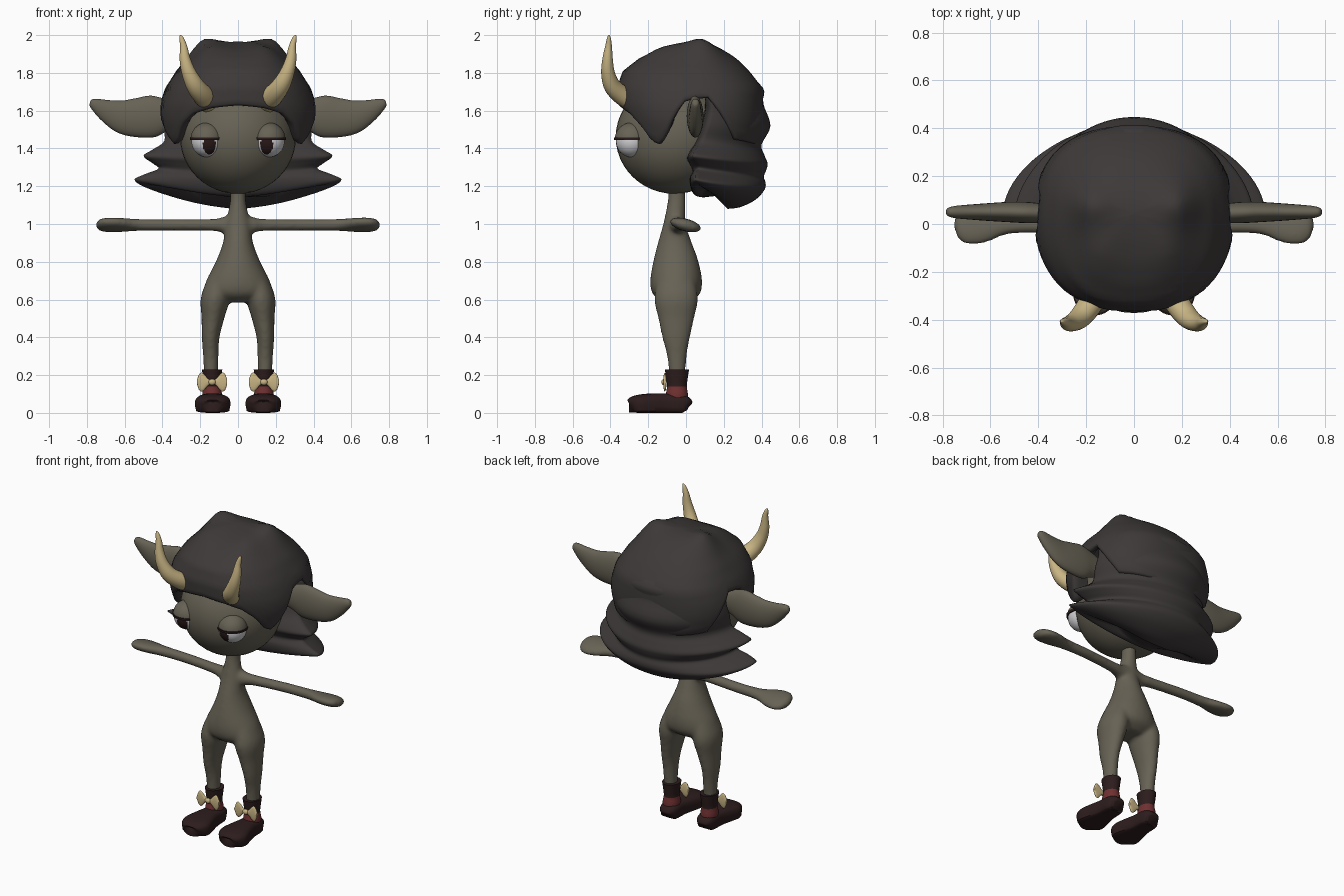
import bpy, bmesh, math
from mathutils import Vector

if "Cube" in bpy.data.objects:
    bpy.data.objects.remove(bpy.data.objects["Cube"])


def material(name, rgb):
    m = bpy.data.materials.new(name)
    m.diffuse_color = (*rgb, 1)
    m.use_nodes = True
    m.node_tree.nodes["Principled BSDF"].inputs["Base Color"].default_value = m.diffuse_color
    return m


SKIN = material("skin olive grey", (0.135, 0.122, 0.09))
HAIR = material("hair charcoal", (0.048, 0.041, 0.041))
HORN = material("horn tan", (0.58, 0.46, 0.23))
SHOE = material("shoe dark brown", (0.026, 0.012, 0.012))
RED = material("shoe red", (0.16, 0.03, 0.03))
WHITE = material("eye white", (0.62, 0.62, 0.64))
IRIS = material("iris dark brown", (0.022, 0.009, 0.009))


def finish(name, bm, mats, angle=40):
    bmesh.ops.recalc_face_normals(bm, faces=bm.faces)
    me = bpy.data.meshes.new(name)
    bm.to_mesh(me)
    bm.free()
    ob = bpy.data.objects.new(name, me)
    bpy.context.collection.objects.link(ob)
    for m in mats:
        me.materials.append(m)
    bpy.ops.object.select_all(action='DESELECT')
    ob.select_set(True)
    bpy.context.view_layer.objects.active = ob
    bpy.ops.object.shade_smooth_by_angle(angle=math.radians(angle))
    return ob


def spline(rows, steps):
    """Catmull-Rom through rows of numbers."""
    out = []
    for i in range(len(rows) - 1):
        a, b = rows[max(i - 1, 0)], rows[i]
        c, d = rows[i + 1], rows[min(i + 2, len(rows) - 1)]
        for k in range(steps):
            t = k / steps
            out.append([0.5 * (2 * q + (r - p) * t + (2 * p - 5 * q + 4 * r - s) * t * t
                               + (3 * q - p - 3 * r + s) * t ** 3)
                        for p, q, r, s in zip(a, b, c, d)])
    return out + [list(rows[-1])]


def skin_rings(bm, rings, caps=(True, True)):
    vs = [[bm.verts.new(p) for p in r] for r in rings]
    n = len(vs[0])
    for a, b in zip(vs, vs[1:]):
        for i in range(n):
            j = (i + 1) % n
            bm.faces.new((a[i], a[j], b[j], b[i]))
    for cap, ring in zip(caps, (vs[0], vs[-1])):
        if cap:
            bm.faces.new(ring)


def power(v, e):
    return math.copysign(abs(v) ** e, v)


def tube(bm, rows, steps=4, n=20, e=1.0, ref=(0, 1, 0)):
    """Rows of x, y, z, radius along ref, radius across it."""
    rows = spline(rows, steps)
    pts = [Vector(r[:3]) for r in rows]
    rings = []
    for i, (p, r) in enumerate(zip(pts, rows)):
        t = (pts[min(i + 1, len(pts) - 1)] - pts[max(i - 1, 0)]).normalized()
        u = Vector(ref)
        u = (u - t * u.dot(t)).normalized()
        v = t.cross(u)
        ang = [2 * math.pi * k / n for k in range(n)]
        rings.append([p + u * max(r[3], .001) * power(math.cos(a), e)
                      + v * max(r[4], .001) * power(math.sin(a), e) for a in ang])
    skin_rings(bm, rings)


def ball(bm, c, r, segs=40, rings=24):
    vs = bmesh.ops.create_uvsphere(bm, u_segments=segs, v_segments=rings, radius=1)['verts']
    for v in vs:
        v.co = Vector((c[k] + v.co[k] * r[k] for k in range(3)))


def lerp(table, x):
    """Linear lookup in rows sorted by their first number."""
    for a, b in zip(table, table[1:]):
        if x <= b[0]:
            t = max(0, (x - a[0]) / (b[0] - a[0]))
            return [p + (q - p) * t for p, q in zip(a[1:], b[1:])]
    return list(table[-1][1:])


# Body: torso, legs and arms fused into one smooth skin
bm = bmesh.new()
tube(bm, [(0, -.05, 1.24, .045, .042), (0, -.05, 1.12, .047, .042), (0, -.06, 1.0, .06, .066),
          (0, -.06, .9, .09, .08), (0, -.055, .8, .12, .118), (0, -.052, .7, .137, .168),
          (0, -.052, .63, .125, .18), (0, -.052, .585, .07, .11)], n=28)
for s in (-1, 1):
    tube(bm, [(s * .10, -.052, .70, .10, .06), (s * .122, -.052, .6, .116, .076),
              (s * .134, -.052, .5, .095, .06), (s * .145, -.052, .4, .074, .047),
              (s * .144, -.048, .3, .052, .041), (s * .142, -.046, .15, .038, .037)])
    tube(bm, [(0, -.05, 1.0, .05, .06), (s * .07, -.045, .995, .042, .045), (s * .14, -.03, .995, .034, .032),
              (s * .35, -.008, .995, .033, .030), (s * .52, -.003, .995, .04, .031),
              (s * .62, -.003, .995, .078, .033), (s * .69, -.003, .995, .086, .033),
              (s * .735, -.003, .995, .06, .026), (s * .752, -.003, .995, .012, .008)],
         ref=(0, .96, -.25 * s * s))
body = finish("body", bm, [SKIN], 180)
rm = body.modifiers.new("fuse", 'REMESH')
rm.mode, rm.voxel_size, rm.use_smooth_shade = 'VOXEL', .011, True
sm = body.modifiers.new("soften", 'SMOOTH')
sm.factor, sm.iterations = .5, 8

# Head
bm = bmesh.new()
ball(bm, (0, -.06, 1.46), (.307, .312, .30))
finish("head", bm, [SKIN], 180)

# Hair cap: dome whose lower edge follows the fringe and ear notch
DOME = [(1.38, .36, -.27, .38), (1.44, .392, -.305, .395), (1.55, .42, -.34, .41), (1.63, .415, -.362, .41),
        (1.72, .385, -.366, .405), (1.81, .325, -.335, .335), (1.875, .25, -.25, .27), (1.92, .19, -.16, .20),
        (1.95, .11, -.06, .14), (1.965, .01, .04, .06)]
EDGE = [(0, 1.64), (15, 1.625), (30, 1.595), (43, 1.53), (52, 1.45), (60, 1.435), (68, 1.475), (77, 1.58),
        (86, 1.67), (100, 1.68), (110, 1.6), (125, 1.46), (180, 1.42)]
N, rings = 72, []
levels = [(k / 20, 1, 0) for k in range(21)] + [(1, .97, -.012), (1, .91, -.008), (1, .78, .03)]
for u, shrink, dz in levels:
    ring = []
    for k in range(N):
        th = 2 * math.pi * k / N
        deg = math.degrees(min(th, 2 * math.pi - th))
        z = 1.965 - (u ** 1.4) * (1.965 - lerp(EDGE, deg)[0])
        w, yf, yb = lerp(DOME, z)
        x = w * power(math.sin(th), .8)
        mid = .04
        c = power(math.cos(th), .88)
        y = mid - c * ((mid - yf) if c > 0 else (yb - mid))
        x, y = x * shrink, mid + (y - mid) * shrink
        # two crown bumps and the ridges that run forward from them
        z += .055 * math.exp(-((abs(x) - .19) ** 2 + (y - .08) ** 2) / .008)
        z += .02 * math.exp(-((abs(x) - .15) ** 2 / .006 + (y + .12) ** 2 / .015))
        ring.append((x, y, z + dz))
    rings.append(ring)
bm = bmesh.new()
skin_rings(bm, rings, (True, False))
finish("hair_cap", bm, [HAIR], 80)

# Back hair: wavy curtain flaring into two layers
# rows: height at sides, height at centre, half width, back y, front y
WAVES = [(1.80, 1.82, .26, .30, .12), (1.67, 1.72, .37, .408, .10), (1.60, 1.64, .385, .408, .10),
         (1.52, 1.52, .395, .447, .08), (1.44, 1.42, .39, .40, .05), (1.395, 1.365, .45, .415, .02),
         (1.362, 1.32, .50, .432, .005), (1.33, 1.285, .46, .425, .02), (1.295, 1.25, .42, .412, .035),
         (1.265, 1.215, .49, .422, .02), (1.236, 1.18, .548, .415, .02), (1.215, 1.13, .50, .37, .03),
         (1.20, 1.09, .38, .29, .05), (1.19, 1.08, .2, .22, .09)]
rings = []
for zt, zc, w, yb, yf in spline(WAVES, 4):
    ring = []
    for k in range(41):
        a = math.pi * (k / 40 - .5)
        c = math.cos(a)
        ring.append((w * math.sin(a), yf + .03 + (yb - yf - .03) * c ** 1.15, zt + (zc - zt) * c))
    for k in range(1, 24):
        x = 1 - k / 12
        ring.append((w * x, yf + .03 * abs(x) ** 6, zt + (zc - zt) * .45 * (1 - x * x)))
    rings.append(ring)
bm = bmesh.new()
skin_rings(bm, rings)
finish("back_hair", bm, [HAIR], 80)

for s, side in ((-1, "left"), (1, "right")):
    # Ear
    bm = bmesh.new()
    tube(bm, [(s * .28, .045, 1.57, .03, .05), (s * .38, .045, 1.575, .04, .085), (s * .45, .048, 1.57, .044, .11),
              (s * .53, .05, 1.563, .042, .104), (s * .61, .05, 1.568, .037, .09), (s * .69, .05, 1.598, .031, .062),
              (s * .75, .05, 1.63, .025, .036), (s * .776, .05, 1.645, .016, .02), (s * .782, .05, 1.648, .002, .003)],
         n=24)
    finish(side + "_ear", bm, [SKIN], 180)

    # Horn
    bm = bmesh.new()
    tube(bm, [(s * .145, -.25, 1.635, .05, .055), (s * .18, -.33, 1.675, .05, .055),
              (s * .225, -.39, 1.73, .045, .048), (s * .26, -.413, 1.80, .036, .038),
              (s * .28, -.415, 1.87, .028, .029), (s * .288, -.41, 1.94, .018, .019),
              (s * .30, -.408, 1.985, .010, .011), (s * .307, -.408, 2.0, .002, .002)])
    finish(side + "_horn", bm, [HORN], 60)

    # Eyeball, coloured by distance from the gaze direction
    ex, ey, ez = s * .163, -.288, 1.437
    bm = bmesh.new()
    ball(bm, (ex, ey, ez), (.083, .083, .083), 64, 48)
    for f in bm.faces:
        p = f.calc_center_median()
        if p.y < ey and ((p.x - ex + s * .012) / .033) ** 2 + ((p.z - 1.42) / .052) ** 2 < 1:
            f.material_index = 1
    finish(side + "_eyeball", bm, [WHITE, IRIS], 180)

    # Upper eyelid and its dark lash rim
    bm = bmesh.new()
    ball(bm, (ex, ey, ez + .012), (.088, .089, .088))
    bmesh.ops.bisect_plane(bm, geom=bm.verts[:] + bm.edges[:] + bm.faces[:],
                           plane_co=(0, 0, ez + .015), plane_no=(0, 0, -1), clear_outer=True)
    bmesh.ops.holes_fill(bm, edges=[e for e in bm.edges if e.is_boundary])
    finish(side + "_eyelid", bm, [SKIN])
    bm = bmesh.new()
    tube(bm, [(ex, ey, ez + .008, .092, .09), (ex, ey, ez + .022, .094, .092)], steps=1, n=40)
    finish(side + "_lash", bm, [SHOE])

    # Shoe foot
    fx = s * .134
    bm = bmesh.new()
    feet = [(.012, .03, .05), (.002, .05, .085), (-.03, .06, .1), (-.10, .064, .104), (-.17, .08, .105),
            (-.235, .094, .1), (-.275, .08, .09), (-.295, .05, .07), (-.302, .02, .045)]
    tube(bm, [(fx, y, max(h / 2, .034), w, h / 2) for y, w, h in feet], e=.7, n=28, ref=(1, 0, 0))
    for v in bm.verts:
        v.co.z = max(v.co.z, .003) if v.co.z > .03 else .003 + (v.co.z - .003) * .45
    lo = min(v.co.z for v in bm.verts)
    for v in bm.verts:
        v.co.z -= lo
    finish(side + "_shoe", bm, [SHOE], 50)

    # Ankle cuff with a red band
    bm = bmesh.new()
    tube(bm, [(s * .137, -.048, z, ry, rx) for z, ry, rx in
              ((.06, .056, .05), (.10, .058, .052), (.14, .052, .045), (.175, .056, .047), (.23, .064, .054))],
         steps=3, n=28)
    for f in bm.faces:
        if .085 < f.calc_center_median().z < .14:
            f.material_index = 1
    finish(side + "_cuff", bm, [SHOE, RED])

    # Bow with two fanned wings and a knot
    bm = bmesh.new()
    bx = s * .137
    for d in (-1, 1):
        tube(bm, [(bx + d * x, -.112, .163, .009, h) for x, h in
                  ((0, .012), (.02, .017), (.04, .04), (.056, .05), (.07, .04), (.08, .01))], n=16)
    ball(bm, (bx, -.116, .163), (.02, .014, .017), 16, 10)
    finish(side + "_bow", bm, [HORN], 50)
